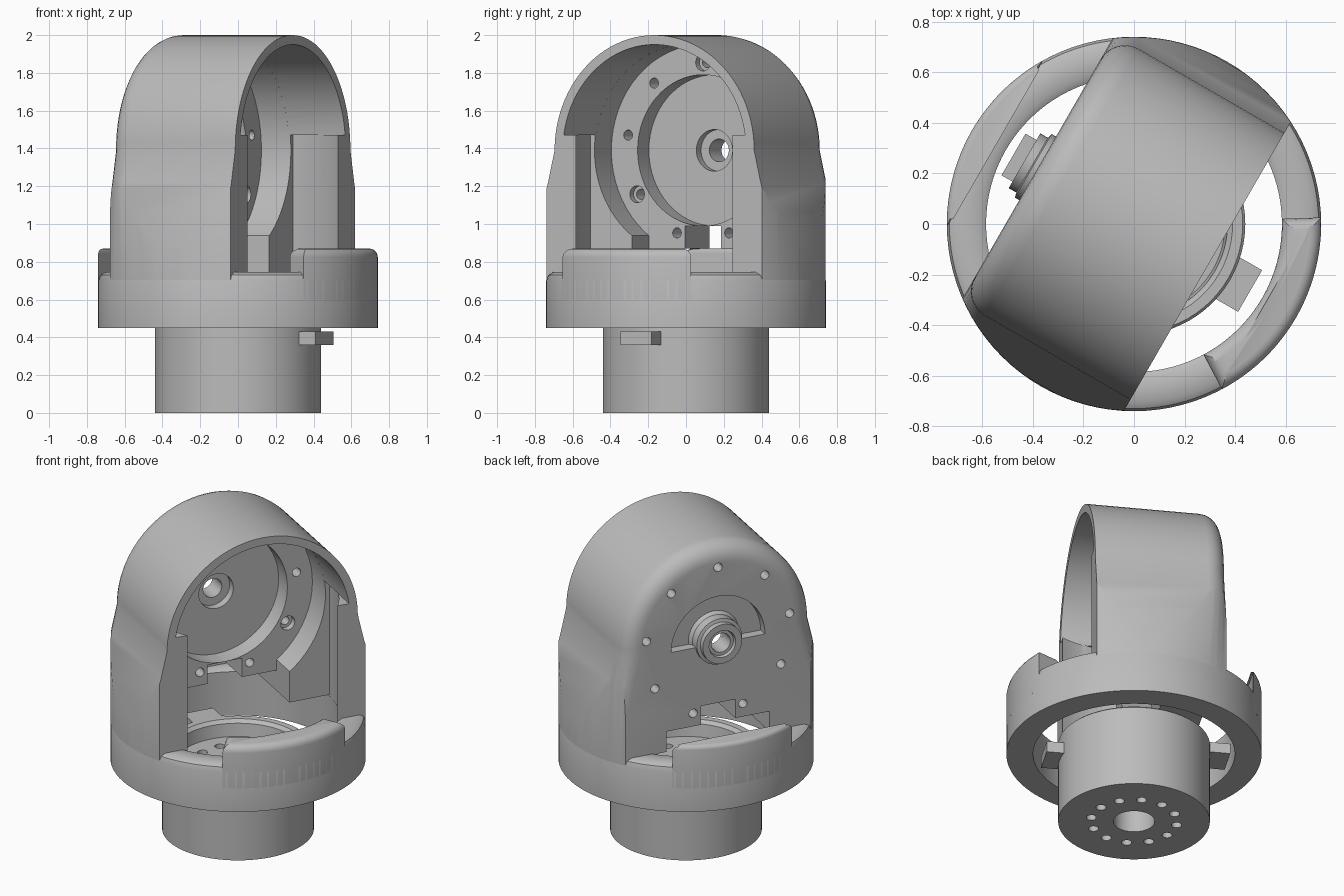
import bpy, bmesh
from math import sin, cos, pi, radians, asin
from mathutils import Matrix

if "Cube" in bpy.data.objects:
    bpy.data.objects.remove(bpy.data.objects["Cube"])

grey = bpy.data.materials.new("plain_grey")
grey.use_nodes = True
grey.diffuse_color = (0.5, 0.5, 0.5, 1)
grey.node_tree.nodes["Principled BSDF"].inputs["Base Color"].default_value = (0.5, 0.5, 0.5, 1)

AXIS_Z = 1.39      # height of the joint axle, which runs along local x
RING = 0.74        # outer radius
BORE = 0.585       # inner radius of the collar
TURN = Matrix.Rotation(radians(-30), 4, "Z")


def arc(r, a, b, n, c=(0, 0)):
    """Points on an arc, angles in degrees."""
    return [(c[0] + r * cos(radians(a + (b - a) * i / n)),
             c[1] + r * sin(radians(a + (b - a) * i / n))) for i in range(n + 1)]


def circle(r, c=(0, 0), n=64):
    return arc(r, 0, 360, n, c)[:-1]


def prism(name, pts, a, b, axis="z", bevel=None):
    """Extrude an outline from a to b; bevel is (edge rule, width, segments)."""
    bm = bmesh.new()
    place = (lambda p, t: (t, p[0], p[1])) if axis == "x" else (lambda p, t: (p[0], p[1], t))
    lo = [bm.verts.new(place(p, a)) for p in pts]
    hi = [bm.verts.new(place(p, b)) for p in pts]
    bm.faces.new(lo)
    bm.faces.new(hi)
    for i in range(len(pts)):
        j = (i + 1) % len(pts)
        bm.faces.new((lo[i], lo[j], hi[j], hi[i]))
    bmesh.ops.recalc_face_normals(bm, faces=bm.faces)
    if bevel:
        rule, width, segs = bevel
        edges = [e for e in bm.edges if all(rule(v.co) for v in e.verts)]
        bmesh.ops.bevel(bm, geom=edges, offset=width, segments=segs, profile=0.5, affect="EDGES")
    return finish(name, bm)


def lathe(name, profile, n=72, axle=False):
    """Revolve a closed (radius, height) profile; axle lays it along the joint axis."""
    bm = bmesh.new()
    rows = [[bm.verts.new((r * cos(2 * pi * i / n), r * sin(2 * pi * i / n), z))
             for r, z in profile] for i in range(n)]
    for i in range(n):
        p, q = rows[i], rows[(i + 1) % n]
        for j in range(len(profile)):
            k = (j + 1) % len(profile)
            bm.faces.new((p[j], q[j], q[k], p[k]))
    if axle:
        bm.transform(Matrix.Translation((0, 0, AXIS_Z)) @ Matrix.Rotation(pi / 2, 4, "Y"))
    bmesh.ops.recalc_face_normals(bm, faces=bm.faces)
    return finish(name, bm)


def finish(name, bm):
    me = bpy.data.meshes.new(name)
    bm.to_mesh(me)
    bm.free()
    me.materials.append(grey)
    ob = bpy.data.objects.new(name, me)
    bpy.context.scene.collection.objects.link(ob)
    return ob


def axle_cut(r, a, b, y=0, z=AXIS_Z, n=64):
    return prism("cutter", circle(r, (y, z), n), a, b, "x")


def box(x0, x1, y, z0, z1):
    return prism("cutter", [(x0, -y), (x1, -y), (x1, y), (x0, y)], z0, z1)


def combine(ob, tools, op="DIFFERENCE"):
    """Apply each boolean in turn and remove its tool."""
    for tool in tools:
        mod = ob.modifiers.new("cut", "BOOLEAN")
        mod.operation, mod.solver, mod.object = op, "EXACT", tool
        bpy.context.view_layer.update()
        dg = bpy.context.evaluated_depsgraph_get()
        me = bpy.data.meshes.new_from_object(ob.evaluated_get(dg))
        ob.modifiers.clear()
        ob.data = me
        bpy.data.objects.remove(tool)


# Hood: arched outline with flared legs, rounded at the back, trimmed to the collar
flare = [(0.74, 0.6), (0.735, 0.87), (0.70, 1.05), (0.65, 1.22)]
outline = flare + arc(0.61, 0, 180, 48, (0, AXIS_Z)) + [(-y, z) for y, z in reversed(flare)]
BACK = -0.44
hood = prism("hood", outline, BACK, 0.335, "x",
             (lambda c: c.x < BACK + 0.001 and c.z > 0.61, 0.11, 6))
combine(hood, [prism("trim", circle(RING - 0.001, n=96), 0.5, 2.2)], "INTERSECT")

# Hood cavity: rotor pocket, upper arch and the space between the legs
ledge = 0.08
tilt = asin(ledge / 0.56) * 180 / pi
combine(hood, [
    axle_cut(0.56, -0.18, 0.005),
    prism("cutter", arc(0.56, tilt, 180 - tilt, 40, (0, AXIS_Z)), -0.01, 1, "x"),
    prism("cutter", arc(BORE, -90, 90, 40), 0.3, AXIS_Z + ledge + 0.002),
    box(-0.7, 0.02, 0.33, 0.3, 0.87),
    box(-0.18, 0.02, 0.33, 0.3, 0.97),
    box(-0.7, 0.02, 0.11, 0.3, 0.99),
    prism("cutter", circle(BORE + 0.001), 0.3, 0.74),
])

# Bearing plate: front recess, back recess, axle bore and bolt holes
combine(hood, [
    axle_cut(0.40, -0.30, -0.1),
    axle_cut(0.11, -0.35, -0.2),
    prism("cutter", arc(0.30, 0, 180, 32, (0, AXIS_Z - 0.02)), -0.6, -0.38, "x"),
    axle_cut(0.06, -0.7, 0, n=32),
])
for k in range(9):
    a = radians(90 + 40 * k)
    y, z = 0.465 * cos(a), AXIS_Z + 0.465 * sin(a)
    combine(hood, [axle_cut(0.027, -0.6, -0.1, y, z, 16)])
    if k % 3 == 0:
        combine(hood, [axle_cut(0.045, -0.22, -0.1, y, z, 20)])

# Axle boss standing out of the back recess
boss = lathe("axle_boss", [(0.06, -0.37), (0.17, -0.37), (0.145, -0.40), (0.145, -0.46),
                           (0.125, -0.465), (0.125, -0.50), (0.085, -0.50), (0.08, -0.48),
                           (0.06, -0.48)], 48, True)

# Collar with softened top edge
collar = lathe("collar", [(BORE, 0.45), (RING, 0.45), (RING, 0.70), (0.73, 0.73), (0.705, 0.745),
                          (0.61, 0.745), (BORE, 0.73)], 96)


# Raised guards at the front and back of the collar
def top_edge(c):
    return c.z > 0.869


front_guard = prism("front_guard", arc(RING, -32, 32, 24) + arc(BORE, 32, -32, 24),
                    0.6, 0.87, "z", (top_edge, 0.045, 4))
back_guard = prism("back_guard", arc(RING, 149, 211, 24), 0.6, 0.87, "z", (top_edge, 0.025, 3))

# Rotating base with a shallow cup on top and a ring of holes
base = lathe("base_cylinder", [(0.12, 0), (0.44, 0), (0.44, 0.51), (0.43, 0.52), (0.39, 0.52),
                               (0.37, 0.50), (0.36, 0.42), (0.12, 0.42)])
for k in range(12):
    a = 2 * pi * k / 12
    combine(base, [prism("cutter", circle(0.03, (0.25 * cos(a), 0.25 * sin(a)), 14), -0.1, 0.6)])

# Stop tabs on the base
front_tab = prism("front_tab", [(0.40, -0.095), (0.53, -0.095), (0.53, 0.095), (0.40, 0.095)], 0.36, 0.43)
back_tab = prism("back_tab", [(-0.55, -0.095), (-0.40, -0.095), (-0.40, 0.095), (-0.55, 0.095)], 0.455, 0.52)

# Turn everything to its final heading and shade
for ob in (hood, boss, collar, front_guard, back_guard, base, front_tab, back_tab):
    ob.data.transform(TURN)
    bpy.ops.object.select_all(action="DESELECT")
    ob.select_set(True)
    bpy.context.view_layer.objects.active = ob
    bpy.ops.object.shade_smooth_by_angle(angle=radians(32))
